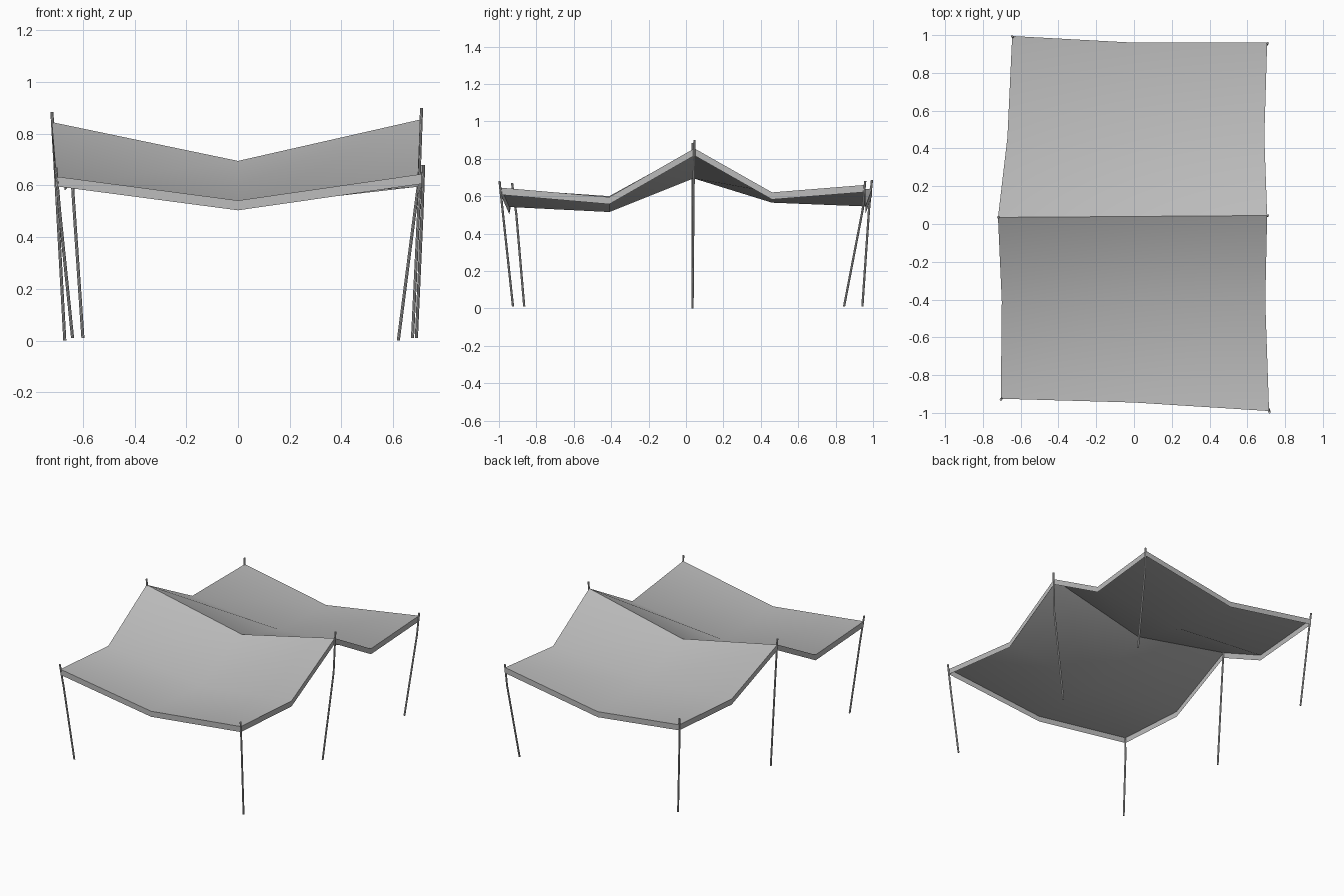
import bpy, bmesh, math
from mathutils import Vector

old = bpy.data.objects.get("Cube")
if old:
    bpy.data.objects.remove(old, do_unlink=True)


def flat_material(name, grey):
    mat = bpy.data.materials.new(name)
    mat.use_nodes = True
    colour = (grey, grey, grey, 1)
    mat.diffuse_color = colour
    mat.node_tree.nodes["Principled BSDF"].inputs["Base Color"].default_value = colour
    return mat


canvas = flat_material("grey canvas", 0.5)


def finish(bm, name, angle):
    mesh = bpy.data.meshes.new(name)
    bm.to_mesh(mesh)
    bm.free()
    obj = bpy.data.objects.new(name, mesh)
    bpy.context.collection.objects.link(obj)
    mesh.materials.append(canvas)
    bpy.ops.object.select_all(action="DESELECT")
    obj.select_set(True)
    bpy.context.view_layer.objects.active = obj
    bpy.ops.object.shade_smooth_by_angle(angle=math.radians(angle))
    return obj


# Canopy: rows from front to back, each right edge, middle seam, left edge
rows = [
    [(-.705, -.925, .635), (0, -.945, .542), (.715, -.99, .645)],
    [(-.70, -.41, .60), (0, -.41, .515), (.695, -.41, .595)],
    [(-.72, .035, .845), (0, .04, .695), (.705, .045, .855)],
    [(-.67, .46, .62), (0, .46, .565), (.69, .46, .62)],
    [(-.645, .995, .64), (0, .96, .545), (.705, .96, .66)],
]
bm = bmesh.new()
grid = [[bm.verts.new(p) for p in row] for row in rows]
for a, b in zip(grid, grid[1:]):
    for i in range(2):
        bm.faces.new((a[i], a[i + 1], b[i + 1], b[i]))

# Valance: the open border folded straight down
border = [e for e in bm.edges if e.is_boundary]
hem = bmesh.ops.extrude_edge_only(bm, edges=border)["geom"]
hem = [v for v in hem if isinstance(v, bmesh.types.BMVert)]
bmesh.ops.translate(bm, verts=hem, vec=(0, 0, -.038))
bmesh.ops.recalc_face_normals(bm, faces=bm.faces)
top = max(bm.faces, key=lambda f: abs(f.normal.z))
if top.normal.z < 0:
    bmesh.ops.reverse_faces(bm, faces=bm.faces)
finish(bm, "canopy", 38)


# Poles: slightly bent round rods
def pole(name, points, radius=.006, sides=8):
    bm = bmesh.new()
    rings = []
    for p in points:
        ring = []
        for k in range(sides):
            t = math.tau * k / sides
            offset = Vector((math.cos(t), math.sin(t), 0)) * radius
            ring.append(bm.verts.new(Vector(p) + offset))
        rings.append(ring)
    for a, b in zip(rings, rings[1:]):
        for k in range(sides):
            n = (k + 1) % sides
            bm.faces.new((a[k], a[n], b[n], b[k]))
    bm.faces.new(rings[0][::-1])
    bm.faces.new(rings[-1])
    bmesh.ops.recalc_face_normals(bm, faces=bm.faces)
    finish(bm, name, 40)


poles = {
    "front_right_pole": [(-.64, -.865, .01), (-.69, -.907, .5), (-.705, -.93, .67)],
    "front_left_pole": [(.69, -.925, .01), (.712, -.978, .5), (.718, -.997, .68)],
    "middle_right_pole": [(-.67, .035, 0), (-.705, .035, .63), (-.72, .035, .885)],
    "middle_left_pole": [(.62, .035, 0), (.70, .04, .62), (.71, .045, .90)],
    "back_right_pole": [(-.60, .943, .01), (-.637, .98, .55), (-.645, .994, .685)],
    "back_left_pole": [(.675, .845, .01), (.70, .945, .53), (.708, .958, .68)],
}
for name, points in poles.items():
    pole(name, points)
